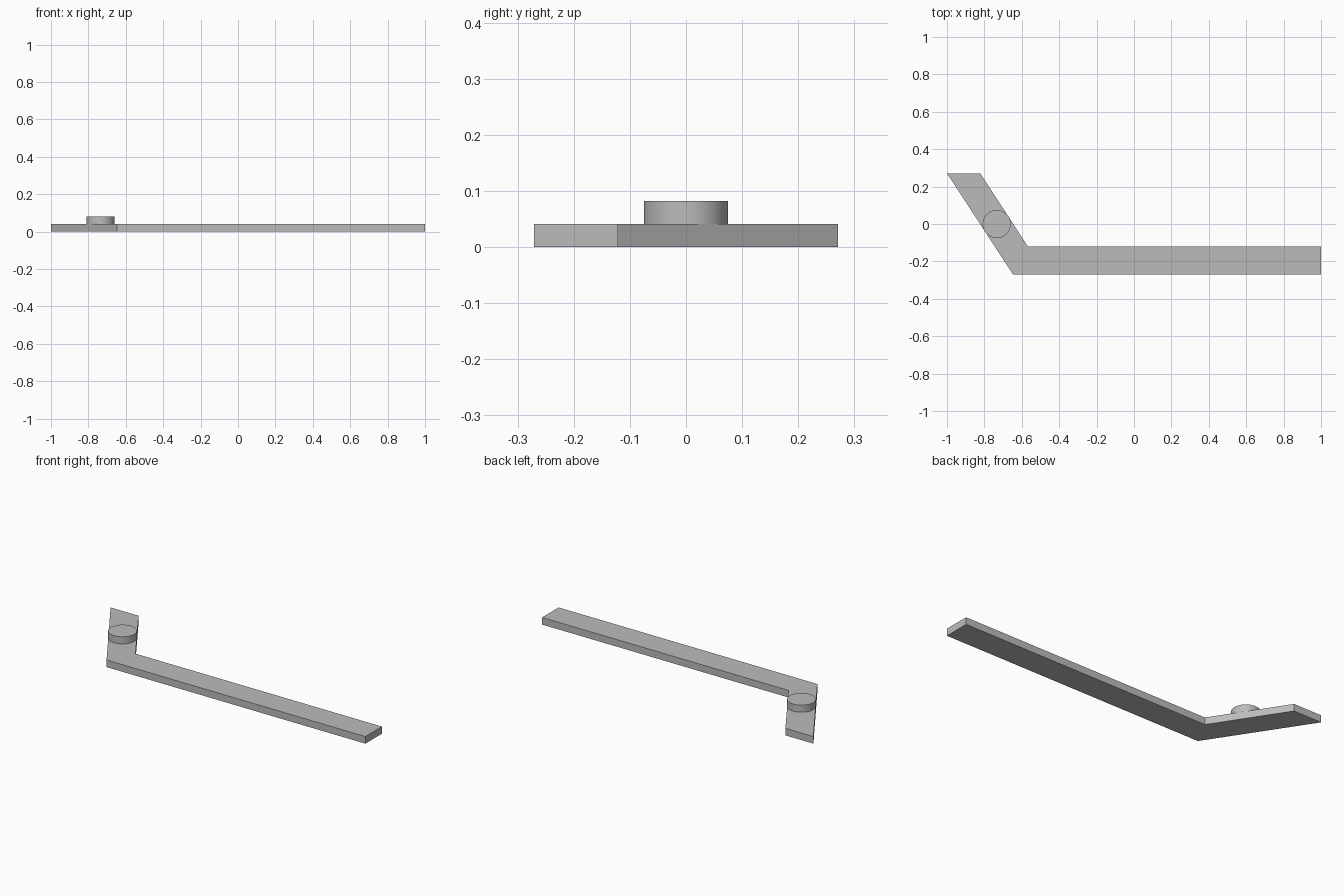
import bpy
import bmesh
from math import radians

cube = bpy.data.objects.get("Cube")
if cube:
    bpy.data.objects.remove(cube, do_unlink=True)

THICK = 0.041
TOP = 0.082

grey = bpy.data.materials.new("plain grey")
grey.use_nodes = True
colour = (0.5, 0.5, 0.5, 1)
grey.diffuse_color = colour
grey.node_tree.nodes["Principled BSDF"].inputs["Base Color"].default_value = colour


def finish(name, bm):
    bmesh.ops.recalc_face_normals(bm, faces=bm.faces)
    mesh = bpy.data.meshes.new(name)
    bm.to_mesh(mesh)
    bm.free()
    mesh.materials.append(grey)
    obj = bpy.data.objects.new(name, mesh)
    bpy.context.collection.objects.link(obj)
    return obj


# Flat bent bar: long straight arm and a short slanted arm
outline = [(-1, 0.271), (-0.822, 0.271), (-0.567, -0.121),
           (1, -0.121), (1, -0.271), (-0.646, -0.271)]
bm = bmesh.new()
base = bm.faces.new([bm.verts.new((x, y, 0)) for x, y in outline])
top = bmesh.ops.extrude_face_region(bm, geom=[base])
bmesh.ops.translate(bm, vec=(0, 0, THICK),
                    verts=[v for v in top["geom"] if isinstance(v, bmesh.types.BMVert)])
finish("bent_bar", bm)

# Round peg standing on the slanted arm
bm = bmesh.new()
bmesh.ops.create_cone(bm, cap_ends=True, segments=64, radius1=0.075, radius2=0.075,
                      depth=TOP - THICK)
bmesh.ops.translate(bm, vec=(-0.734, 0, (TOP + THICK) / 2), verts=bm.verts)
peg = finish("round_peg", bm)
bpy.ops.object.select_all(action="DESELECT")
peg.select_set(True)
bpy.context.view_layer.objects.active = peg
bpy.ops.object.shade_smooth_by_angle(angle=radians(30))
